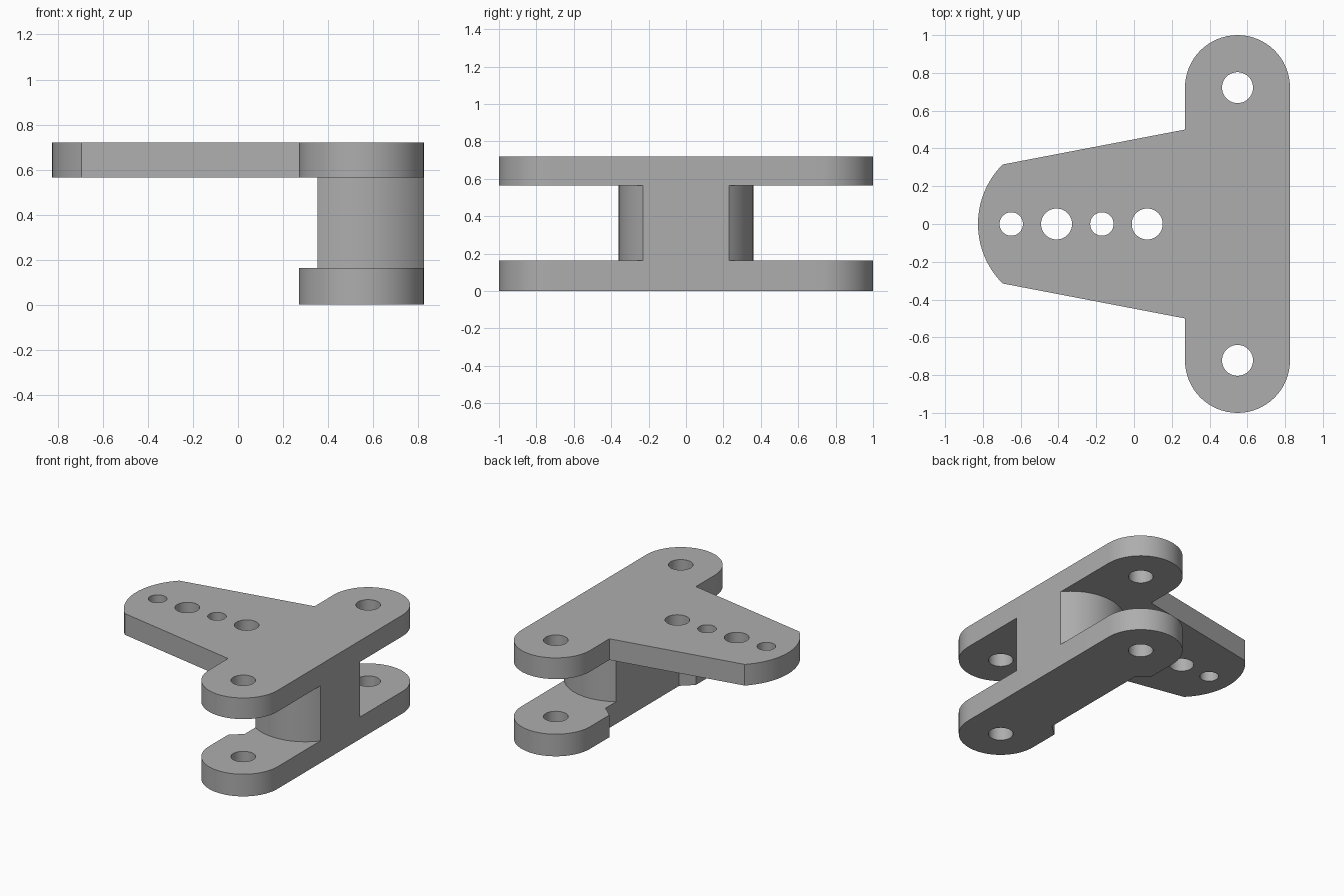
import bpy, bmesh
from math import sin, cos, pi, asin, acos

cube = bpy.data.objects.get("Cube")
if cube:
    bpy.data.objects.remove(cube, do_unlink=True)

grey = bpy.data.materials.new("plain grey")
grey.use_nodes = True
colour = (0.42, 0.42, 0.42, 1)
grey.diffuse_color = colour
grey.node_tree.nodes["Principled BSDF"].inputs["Base Color"].default_value = colour


def arc(cx, cy, r, start, end, steps=32):
    return [(cx + r * cos(start + (end - start) * i / steps),
             cy + r * sin(start + (end - start) * i / steps)) for i in range(steps + 1)]


def circle(cx, cy, r):
    return arc(cx, cy, r, 0, 2 * pi, 40)[:-1]


def plate(name, loops, bottom, top):
    """Extrude an outline, with the remaining loops as through holes."""
    curve = bpy.data.curves.new(name, "CURVE")
    curve.dimensions = "2D"
    curve.fill_mode = "BOTH"
    curve.extrude = (top - bottom) / 2
    for loop in loops:
        spline = curve.splines.new("POLY")
        spline.points.add(len(loop) - 1)
        for point, (x, y) in zip(spline.points, loop):
            point.co = (x, y, 0, 1)
        spline.use_cyclic_u = True
    obj = bpy.data.objects.new(name, curve)
    bpy.context.collection.objects.link(obj)
    obj.location.z = (top + bottom) / 2
    bpy.ops.object.select_all(action="DESELECT")
    obj.select_set(True)
    bpy.context.view_layer.objects.active = obj
    bpy.ops.object.convert(target="MESH")
    obj = bpy.context.object
    bm = bmesh.new()
    bm.from_mesh(obj.data)
    bmesh.ops.remove_doubles(bm, verts=bm.verts, dist=0.0001)
    bmesh.ops.recalc_face_normals(bm, faces=bm.faces)
    bm.to_mesh(obj.data)
    bm.free()
    obj.data.materials.clear()
    obj.data.materials.append(grey)
    bpy.ops.object.shade_smooth_by_angle(angle=pi / 6)
    return obj


# Shared dimensions of the cross bar
bar_x, end_y, bar_r = 0.548, 0.722, 0.278
left_x, right_x = bar_x - bar_r, bar_x + bar_r
low, shelf, ceiling, high = 0, 0.162, 0.565, 0.72
bar_ends = arc(bar_x, -end_y, bar_r, -pi, 0) + arc(bar_x, end_y, bar_r, 0, pi)
pin_holes = [circle(bar_x, side * end_y, 0.082) for side in (-1, 1)]

# Upper T-shaped plate: bar, tapered arm and rounded tip
tip_r, tip_y = 0.445, 0.315
tip = asin(tip_y / tip_r)
upper = (bar_ends + [(left_x, 0.5)]
         + arc(tip_r - 0.826, 0, tip_r, pi - tip, pi + tip) + [(left_x, -0.5)])
arm_holes = [circle(x, 0, r) for x, r in
             ((-0.65, 0.062), (-0.41, 0.082), (-0.17, 0.062), (0.07, 0.082))]
plate("upper_arm_plate", [upper] + pin_holes + arm_holes, ceiling, high)

# Lower bar with a shallow notch along its inner edge
notch_x = 0.353
lower = bar_ends + [(left_x, 0.5), (notch_x, 0.425), (notch_x, -0.425), (left_x, -0.5)]
plate("lower_bar_plate", [lower] + pin_holes, low, shelf)

# Post: a round column cut flat on two sides
post_r = 0.36
flat_right = acos((right_x - bar_x) / post_r)
flat_left = acos((notch_x - bar_x) / post_r)
post = (arc(bar_x, 0, post_r, flat_right, flat_left)
        + arc(bar_x, 0, post_r, -flat_left, -flat_right))
plate("centre_post", [post], shelf, ceiling)
